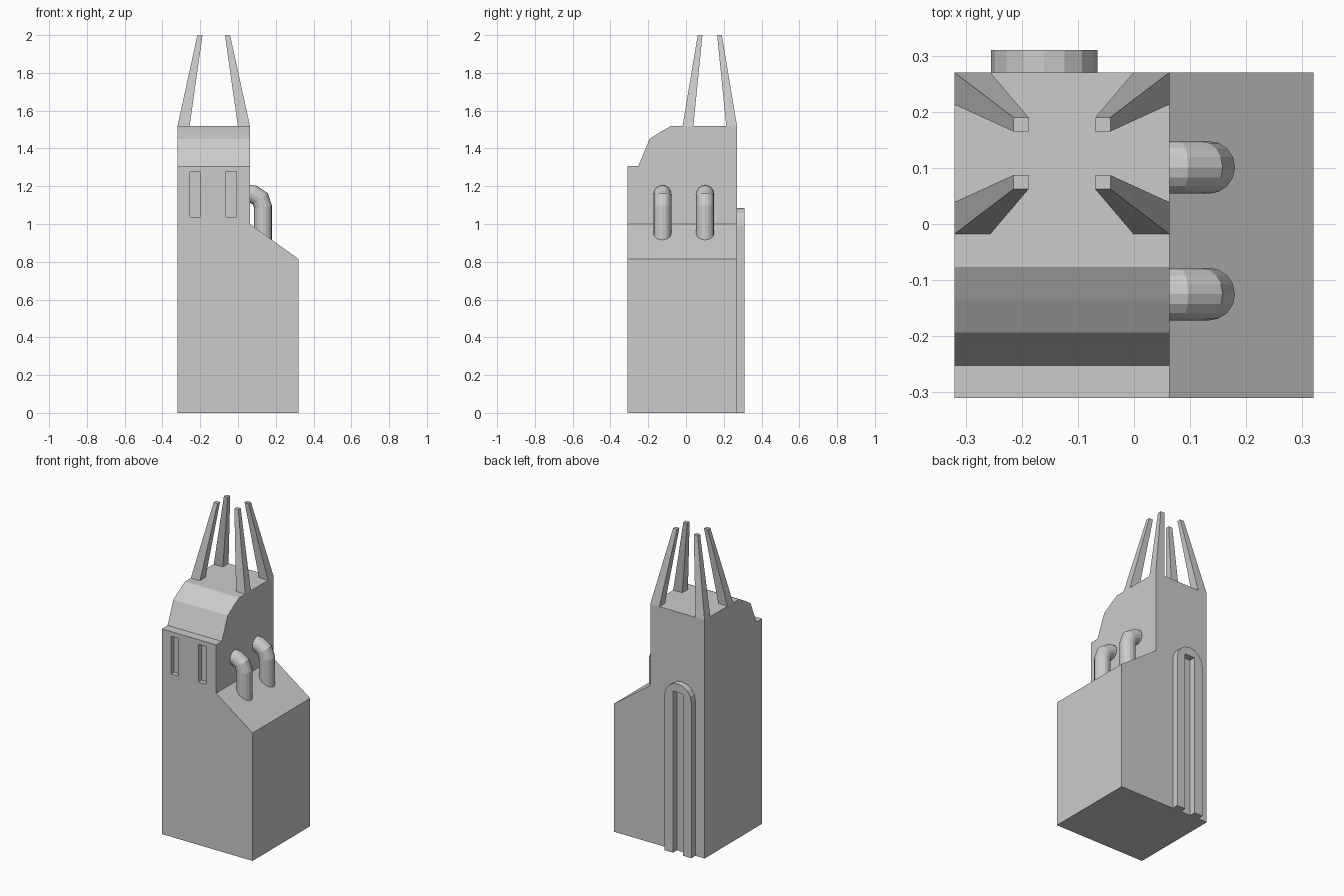
import bpy, bmesh, math
from mathutils import Vector

if "Cube" in bpy.data.objects:
    bpy.data.objects.remove(bpy.data.objects["Cube"])


def finish(name, bm):
    bmesh.ops.recalc_face_normals(bm, faces=bm.faces)
    mesh = bpy.data.meshes.new(name)
    bm.to_mesh(mesh)
    bm.free()
    ob = bpy.data.objects.new(name, mesh)
    bpy.context.collection.objects.link(ob)
    return ob


def loft(name, rings):
    """Skin a list of equal-length point rings and cap both ends."""
    bm = bmesh.new()
    vs = [[bm.verts.new(p) for p in r] for r in rings]
    n = len(vs[0])
    for a, b in zip(vs, vs[1:]):
        for i in range(n):
            j = (i + 1) % n
            bm.faces.new((a[i], a[j], b[j], b[i]))
    bm.faces.new(vs[0])
    bm.faces.new(vs[-1])
    return finish(name, bm)


def prism_y(name, xz, y0, y1):
    return loft(name, [[(x, y, z) for x, z in xz] for y in (y0, y1)])


def prism_x(name, yz, x0, x1):
    return loft(name, [[(x, y, z) for y, z in yz] for x in (x0, x1)])


def cut(target, cutter):
    m = target.modifiers.new(cutter.name, 'BOOLEAN')
    m.operation = 'DIFFERENCE'
    m.solver = 'EXACT'
    m.object = cutter
    cutter.hide_render = True
    cutter.hide_set(True)
    cutter.display_type = 'WIRE'


L, W, F, B, ROOF = -0.32, 0.063, -0.31, 0.27, 1.52

# Main body: tower with sloped side shoulder
body = prism_y("tower_body", [(L, 0), (0.32, 0), (0.32, 0.815), (W, 1.0), (W, ROOF), (L, ROOF)], F, B)

# Front ledge and rounded roof edge
cut(body, prism_x("roof_cutter", [(-0.5, 1.308), (-0.252, 1.308), (-0.193, 1.45), (-0.135, 1.488),
                                  (-0.077, ROOF), (-0.077, 1.7), (-0.5, 1.7)], -0.5, 0.5))

# Recessed slit windows
for i, x in enumerate((-0.228, -0.036)):
    cut(body, prism_y(f"window_cutter_{i}", [(x - .027, 1.038), (x + .027, 1.038),
                                             (x + .027, 1.278), (x - .027, 1.278)], F - 0.1, F + 0.03))

# Four tapering roof spikes leaning inward
cx, cy = (L + W) / 2, 0.126
for sx in (-1, 1):
    for sy in (-1, 1):
        rings = []
        for z, ox, ix, oy, iy in ((ROOF, .1915, .1275, .144, .087), (2.0, .0865, .0595, .064, .039)):
            rings.append([(cx + sx * a, cy + sy * b, z) for a, b in ((ox, oy), (ix, oy), (ix, iy), (ox, iy))])
        loft(f"roof_spike_{sx}_{sy}", rings)

# Bent side pipes from wall down into the shoulder
R, r, SIDES = 0.07, 0.047, 16
path = [Vector((0.04, 1.16))]
path += [Vector((W + R * math.cos(math.radians(a)), 1.09 + R * math.sin(math.radians(a)))) for a in (75, 37.5, 0)]
path.append(Vector((W + R, 0.87)))
for k, y in enumerate((-0.125, 0.101)):
    rings = []
    for i, p in enumerate(path):
        d0 = (p - path[i - 1]).normalized() if i else (path[1] - p).normalized()
        d1 = (path[i + 1] - p).normalized() if i < len(path) - 1 else d0
        t = (d0 + d1).normalized()
        m = Vector((-t.y, t.x)) / t.dot(d0)
        ring = []
        for s in range(SIDES):
            a = 2 * math.pi * s / SIDES
            q = p + m * r * math.cos(a)
            ring.append((q.x, y + r * math.sin(a), q.y))
        rings.append(ring)
    loft(f"side_pipe_{k}", rings)

# Raised arch on the back wall
ax, ar = -0.16, 0.095
outer = [(ax + ar * math.cos(math.pi * i / 8), 0.99 + ar * math.sin(math.pi * i / 8)) for i in range(9)]
g = 0.035
arch = [(ax + g, 0), (ax + ar, 0)] + outer + [(ax - ar, 0), (ax - g, 0), (ax - g, 1.03), (ax + g, 1.03)]
prism_y("back_arch", arch, B, 0.31)
